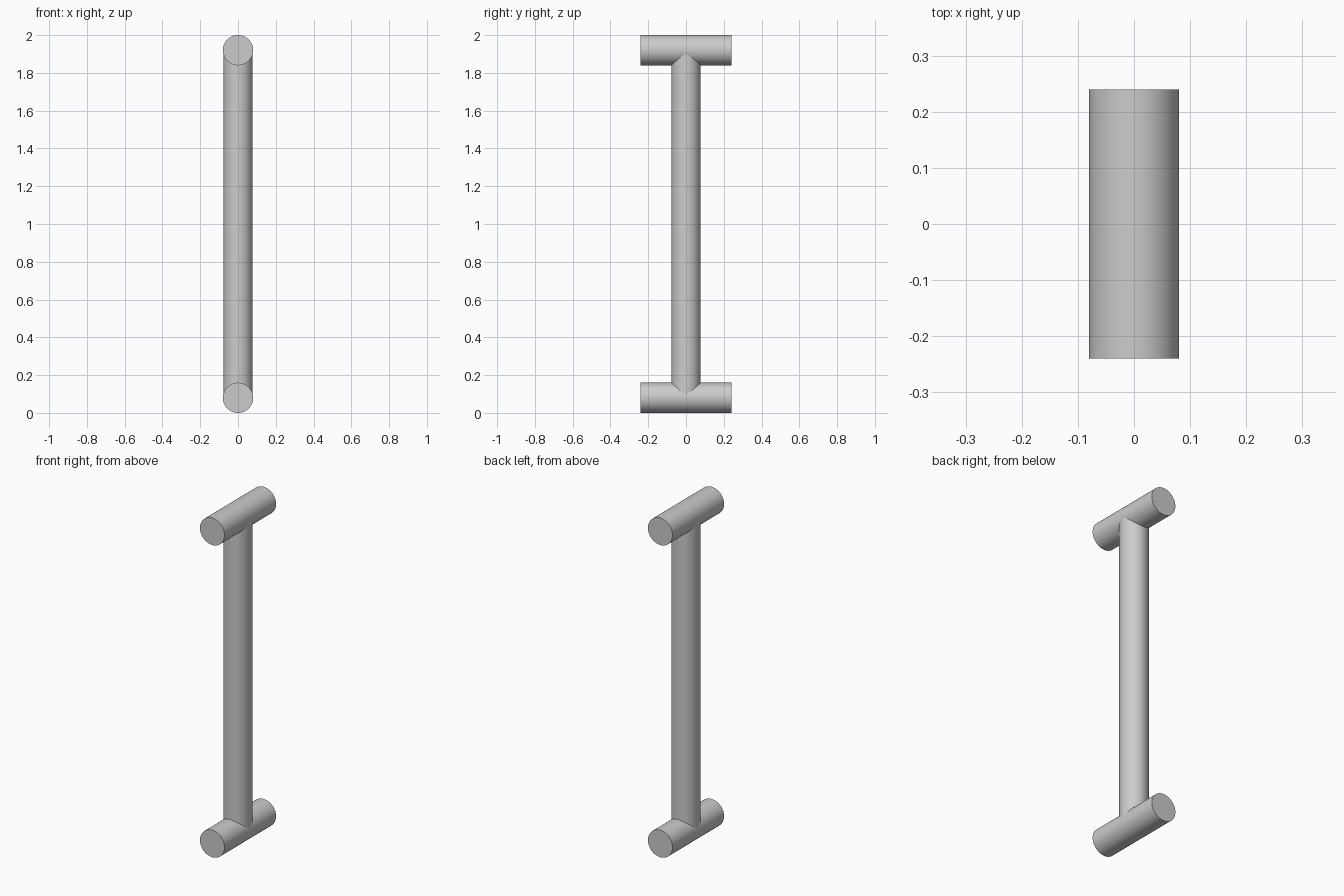
import bpy
import math

cube = bpy.data.objects.get("Cube")
if cube:
    bpy.data.objects.remove(cube, do_unlink=True)

# Single plain grey
GREY = (0.6, 0.6, 0.6, 1.0)
grey = bpy.data.materials.new("plain grey")
grey.use_nodes = True
grey.diffuse_color = GREY
grey.node_tree.nodes["Principled BSDF"].inputs["Base Color"].default_value = GREY

BAR_RADIUS = 0.08
POST_RADIUS = 0.077
BAR_LENGTH = 0.48
HEIGHT = 2.0


def rod(name, radius, length, z, tilt=0.0):
    """Smooth capped cylinder centred on the z axis."""
    bpy.ops.mesh.primitive_cylinder_add(
        vertices=64, radius=radius, depth=length,
        location=(0, 0, z), rotation=(tilt, 0, 0))
    obj = bpy.context.object
    obj.name = name
    obj.data.materials.append(grey)
    bpy.ops.object.shade_smooth_by_angle(angle=math.radians(30))
    return obj


# Upright post, its ends buried in the cross bars
rod("post", POST_RADIUS, HEIGHT - 2 * BAR_RADIUS, HEIGHT / 2)

# Cross bars running front to back
for name, z in (("bottom_bar", BAR_RADIUS), ("top_bar", HEIGHT - BAR_RADIUS)):
    rod(name, BAR_RADIUS, BAR_LENGTH, z, math.pi / 2)
